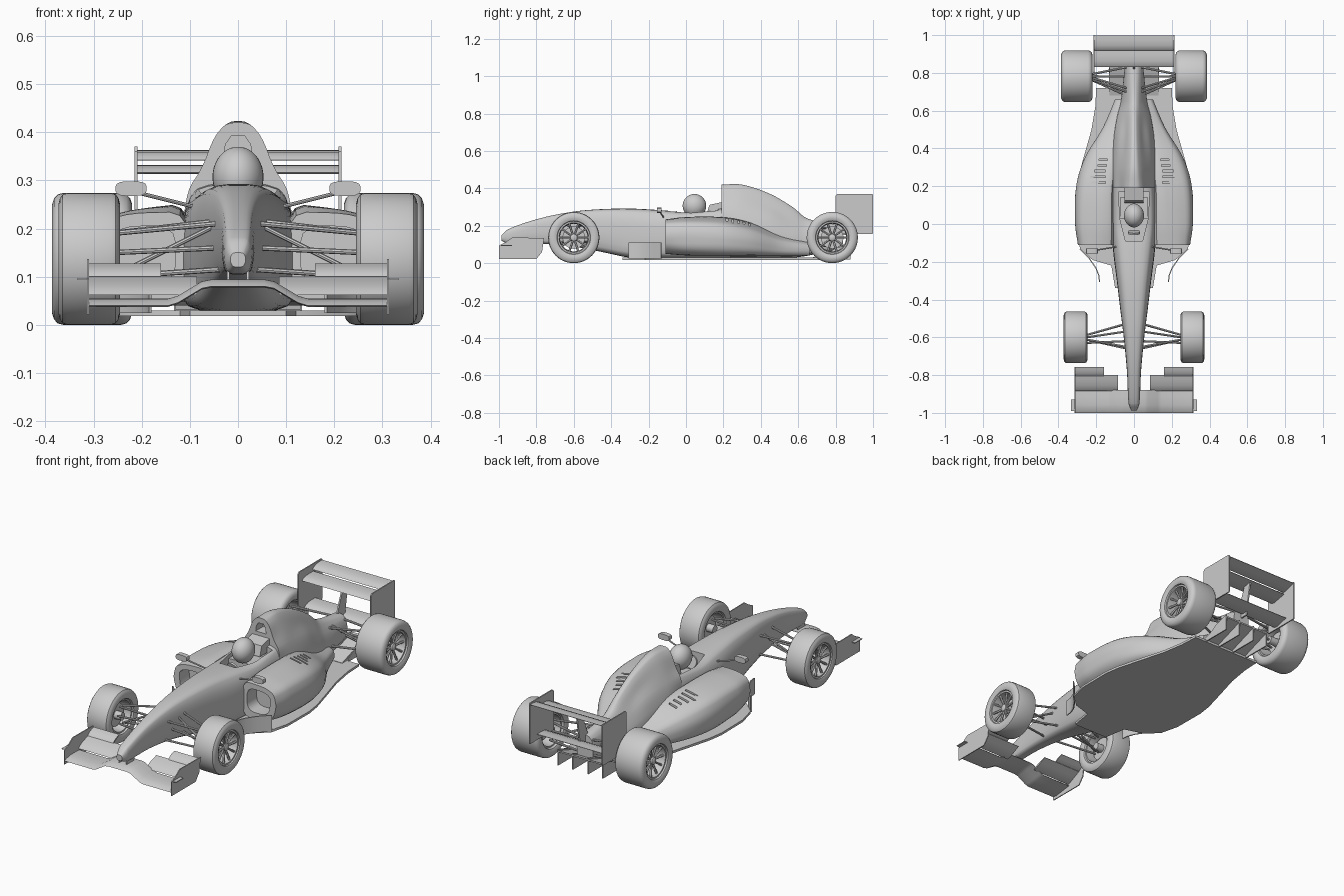
import bpy, bmesh, math
from mathutils import Vector

if "Cube" in bpy.data.objects:
    bpy.data.objects.remove(bpy.data.objects["Cube"])

grey = bpy.data.materials.new("plain grey")
grey.diffuse_color = (0.6, 0.6, 0.6, 1)
grey.use_nodes = True
grey.node_tree.nodes["Principled BSDF"].inputs["Base Color"].default_value = grey.diffuse_color


def finish(ob, angle=35):
    me = ob.data
    bm = bmesh.new()
    bm.from_mesh(me)
    bmesh.ops.recalc_face_normals(bm, faces=bm.faces)
    bm.to_mesh(me)
    bm.free()
    for p in me.polygons:
        p.use_smooth = True
    me.set_sharp_from_angle(angle=math.radians(angle))


def skin(name, rings, caps=True, loop=False):
    """Join equal rings of points into a surface."""
    n, m = len(rings[0]), len(rings)
    verts = [tuple(p) for r in rings for p in r]
    faces = [(i * n + j, i * n + (j + 1) % n, (i + 1) % m * n + (j + 1) % n, (i + 1) % m * n + j)
             for i in range(m if loop else m - 1) for j in range(n)]
    if caps and not loop:
        faces += [tuple(range(n)), tuple(range((m - 1) * n, m * n))]
    me = bpy.data.meshes.new(name)
    me.from_pydata(verts, [], faces)
    me.materials.append(grey)
    ob = bpy.data.objects.new(name, me)
    bpy.context.collection.objects.link(ob)
    finish(ob)
    return ob


def prism(name, pts, axis, lo, hi):
    put = {'x': lambda u, v, w: (w, u, v), 'y': lambda u, v, w: (u, w, v), 'z': lambda u, v, w: (u, v, w)}[axis]
    return skin(name, [[put(u, v, w) for u, v in pts] for w in (lo, hi)])


def box(name, x0, x1, y0, y1, z0, z1):
    return prism(name, [(x0, y0), (x1, y0), (x1, y1), (x0, y1)], 'z', z0, z1)


def bar(name, a, b, r=0.006, sides=8):
    a, b = Vector(a), Vector(b)
    q = (b - a).to_track_quat('Z', 'Y')
    ring = [q @ Vector((r * math.cos(t), r * math.sin(t), 0))
            for t in (2 * math.pi * k / sides for k in range(sides))]
    return skin(name, [[a + p for p in ring], [b + p for p in ring]])


def round_ring(pts, times=2):
    for _ in range(times):
        out = []
        for i, p in enumerate(pts):
            q = pts[(i + 1) % len(pts)]
            out += [p.lerp(q, 0.2), p.lerp(q, 0.8)]
        pts = out
    return pts


def loft(name, stations, mirror_profile=True, side=1, steps=5):
    """Stations are (y, [(x, z)...]), smoothed around and along the body."""
    rings = []
    for y, pr in stations:
        pts = [Vector((side * x, y, z)) for x, z in pr]
        if mirror_profile:
            pts += [Vector((-x, y, z)) for x, z in reversed(pr)]
        rings.append(round_ring(pts))
    out = []
    for i in range(len(rings) - 1):
        a, b, c, d = (rings[max(0, min(len(rings) - 1, i + k))] for k in (-1, 0, 1, 2))
        ya, yb, yc, yd = (r[0].y for r in (a, b, c, d))
        for s in range(steps):
            t = s / steps
            ring = []
            for pa, pb, pc, pd in zip(a, b, c, d):
                h = yc - yb
                m0, m1 = (pc - pa) * (h / (yc - ya)), (pd - pb) * (h / (yd - yb))
                ring.append(pb * (2*t**3 - 3*t*t + 1) + m0 * (t**3 - 2*t*t + t)
                            + pc * (3*t*t - 2*t**3) + m1 * (t**3 - t*t))
            out.append(ring)
    return skin(name, out + [rings[-1]])


def cut(ob, cutters):
    for c in cutters:
        c.hide_render = True
        m = ob.modifiers.new("cut", 'BOOLEAN')
        m.operation, m.object, m.solver = 'DIFFERENCE', c, 'EXACT'
    dg = bpy.context.evaluated_depsgraph_get()
    me = bpy.data.meshes.new_from_object(ob.evaluated_get(dg))
    ob.modifiers.clear()
    ob.data = me
    for c in cutters:
        bpy.data.objects.remove(c)
    finish(ob)


def foil(name, stations, y0, z0, y1, z1, t):
    """Wing element; stations are (x, height offset)."""
    prof = [(0, 0), (.1, .6), (.35, 1), (.7, .6), (1, .1), (1, -.1), (.6, -.3), (.2, -.5)]
    return skin(name, [[(x, y0 + u * (y1 - y0), z0 + dz + u * (z1 - z0) + v * t) for u, v in prof]
                       for x, dz in stations])


# Nose and driver tub: y, bottom, top, half widths at bottom, middle and top
tub = []
for y, zb, zt, wb, wm, wt in [(-.987, .12, .15, .01, .016, .01), (-.95, .106, .182, .022, .029, .02),
                              (-.78, .105, .24, .03, .038, .027), (-.6, .088, .276, .042, .055, .038),
                              (-.45, .06, .289, .058, .074, .05), (-.3, .03, .292, .082, .092, .062),
                              (-.14, .025, .284, .1, .112, .076), (0, .025, .274, .11, .12, .092),
                              (.12, .025, .285, .11, .12, .092), (.24, .025, .3, .11, .12, .08)]:
    h = zt - zb
    tub.append((y, [(wb, zb), (wm, zb + .35 * h), (wm * .96, zb + .75 * h), (wt, zt)]))
nose_and_tub = loft("nose_and_tub", tub)
cut(nose_and_tub, [prism("cockpit_cutter", [(-.045, -.09), (.045, -.09), (.075, .03), (.082, .17),
                                            (-.082, .17), (-.075, .03)], 'z', .16, .5)])

# Engine cover with air intake
cover = loft("engine_cover", [
    (.19, [(.11, .03), (.115, .2), (.105, .28), (.075, .325), (.05, .39), (.024, .42)]),
    (.3, [(.12, .03), (.12, .2), (.1, .27), (.07, .33), (.04, .39), (.018, .42)]),
    (.45, [(.11, .03), (.11, .17), (.085, .25), (.05, .3), (.03, .345), (.012, .37)]),
    (.57, [(.09, .03), (.09, .14), (.065, .2), (.045, .24), (.025, .28), (.01, .3)]),
    (.65, [(.07, .04), (.07, .12), (.055, .17), (.04, .2), (.025, .225), (.01, .238)]),
    (.84, [(.045, .08), (.048, .12), (.048, .15), (.04, .18), (.025, .195), (.01, .2)])])
cut(cover, [prism("intake_cutter", [(-.03, .345), (.03, .345), (.026, .375), (.014, .392),
                                    (-.014, .392), (-.026, .375)], 'y', .1, .25)])

# Driver and cockpit fittings
bpy.ops.mesh.primitive_uv_sphere_add(segments=32, ring_count=20, radius=1, location=(0, .045, .307))
helmet = bpy.context.object
helmet.name = "helmet"
helmet.scale = (.053, .063, .063)
helmet.data.materials.append(grey)
finish(helmet)
box("driver_shoulders", -.075, .075, .03, .14, .17, .25)
bar("steering_wheel", (0, -.05, .245), (0, -.04, .248), .032, 20)
prism("headrest", [(.11, .26), (.125, .312), (.21, .33), (.21, .26)], 'x', -.05, .05)

# Floor and diffuser
half = [(.1, -.34), (.12, -.22), (.22, -.19), (.285, -.13), (.31, -.03), (.312, .15), (.3, .23),
        (.27, .34), (.225, .5), (.205, .62), (.2, .72)]
prism("floor", half + [(-x, y) for x, y in reversed(half)], 'z', .018, .03)
prism("diffuser", [(.68, .018), (.88, .09), (.88, .098), (.68, .032)], 'x', -.13, .13)
for x in (-.13, -.045, .045, .13):
    prism("diffuser_fin", [(.7, .02), (.88, .02), (.88, .105), (.8, .08)], 'x', x - .003, x + .003)


def wheel(name, s, xc, y, hw):
    """Lathed tyre, spoked rim and hub; local x points outboard."""
    R, zc, n = .137, .137, 48

    def lathe(part, prof, loop):
        skin(part, [[(s * (xc + x), y + r * math.cos(a), zc + r * math.sin(a))
                     for a in (2 * math.pi * k / n for k in range(n))] for x, r in prof], True, loop)
    edge = [(.80, .086), (.93, .09), (1, .102), (1, .114), (.95, .126), (.86, .134), (.72, R)]
    lathe(name + "_tyre", [(hw * u, r) for u, r in edge] + [(-hw * u, r) for u, r in reversed(edge)], True)
    lathe(name + "_rim", [(hw * .84, .088), (hw * .84, .079), (hw * .1, .074), (-hw * .8, .079), (-hw * .8, .088)], True)
    lathe(name + "_brake_disc", [(0, .06), (-.02, .06)], False)
    lathe(name + "_hub", [(-hw * .9, .02), (hw * .5, .022), (hw * .7, .018), (hw * .76, .01)], False)
    for k in range(10):
        a = 2 * math.pi * k / 10
        d = Vector((0, math.cos(a), math.sin(a)))
        c = Vector((s * xc, y, zc))
        bar(name + "_spoke", c + d * .015 + Vector((s * hw * .55, 0, 0)),
            c + d * .081 + Vector((s * hw * .68, 0, 0)), .006, 6)


for s in (-1, 1):
    # Side pod with inlet and louvres
    pod = loft("side_pod", [
        (-.11, [(.1, .05), (.24, .05), (.285, .09), (.3, .15), (.285, .21), (.23, .232), (.1, .235)]),
        (0, [(.1, .042), (.26, .042), (.305, .08), (.314, .16), (.295, .218), (.22, .24), (.1, .25)]),
        (.2, [(.1, .04), (.27, .04), (.302, .08), (.308, .15), (.285, .21), (.2, .235), (.1, .25)]),
        (.35, [(.08, .04), (.23, .04), (.258, .07), (.262, .13), (.24, .177), (.16, .205), (.08, .22)]),
        (.51, [(.06, .04), (.15, .04), (.165, .06), (.165, .09), (.155, .12), (.11, .14), (.06, .15)]),
        (.66, [(.03, .04), (.09, .04), (.1, .06), (.1, .08), (.09, .1), (.06, .112), (.03, .12)])],
        False, s)
    inlet = [Vector((s * x, z)) for x, z in [(.13, .085), (.255, .085), (.27, .2), (.13, .21)]]
    cutters = [prism("inlet_cutter", round_ring(inlet), 'y', -.2, -.03)]
    for i, (x0, x1) in enumerate([(.15, .24), (.15, .23), (.15, .21), (.145, .19), (.14, .185)]):
        y = .22 + .03 * i
        cutters.append(box("louvre_cutter", s * x0, s * x1, y - .005, y + .005, .225 - .012 * i, .3))
    cut(pod, cutters)

    # Curved turning vane ahead of the side pod
    path = [(.18, -.305), (.184, -.27), (.2, -.23), (.235, -.18), (.285, -.13)]
    prism("turning_vane", [(s * x, y) for x, y in path] + [(s * (x + .005), y - .003) for x, y in reversed(path)],
          'z', .025, .11)

    # Mirror
    m = [Vector((s * .222 + u, .283 + v)) for u, v in [(-.032, -.015), (.032, -.015), (.032, .015), (-.032, .015)]]
    prism("mirror", round_ring(m), 'y', -.155, -.13)
    bar("mirror_stalk", (s * .09, -.12, .245), (s * .21, -.14, .275), .004)

    # Wheels
    wheel("front_wheel", s, .309, -.6, .064)
    wheel("rear_wheel", s, .303, .782, .083)

    # Suspension links
    for a, b in [((.05, -.53, .215), (.26, -.59, .19)), ((.045, -.65, .21), (.26, -.61, .19)),
                 ((.045, -.53, .115), (.26, -.59, .1)), ((.035, -.66, .115), (.26, -.61, .1)),
                 ((.05, -.57, .205), (.25, -.6, .105)), ((.04, -.62, .16), (.26, -.63, .15))]:
        bar("front_link", (s * a[0], *a[1:]), (s * b[0], *b[1:]), .0055)
    for a, b in [((.04, .7, .185), (.24, .77, .19)), ((.04, .83, .18), (.24, .79, .19)),
                 ((.04, .68, .1), (.24, .77, .09)), ((.04, .83, .1), (.24, .79, .09)),
                 ((.04, .72, .19), (.24, .78, .1)), ((.03, .78, .14), (.24, .782, .137))]:
        bar("rear_link", (s * a[0], *a[1:]), (s * b[0], *b[1:]), .006)

    # Front wing flaps, end plates and nose supports
    foil("front_lower_flap", [(s * .085, 0), (s * .31, 0)], -.885, .062, -.8, .1, .008)
    foil("front_upper_flap", [(s * .16, 0), (s * .31, 0)], -.808, .1, -.758, .127, .007)
    prism("front_end_plate", [(-1, .022), (-.8, .022), (-.77, .06), (-.758, .135), (-.93, .137), (-.96, .115), (-1, .095)],
          'x', s * .309, s * .314)
    box("end_plate_ledge", s * .312, s * .333, -.99, -.93, .093, .097)
    prism("wing_support", [(-.96, .09), (-.9, .09), (-.88, .13), (-.95, .13)], 'x', s * .018, s * .023)

    # Rear wing end plates
    prism("rear_end_plate", [(.8, .155), (.995, .155), (1, .16), (1, .365), (.995, .37), (.81, .37), (.8, .36)],
          'x', s * .209, s * .215)

# Front wing main plane with raised centre
foil("front_main_plane", [(-.31, 0), (-.145, 0), (-.125, .006), (-.075, .036), (-.055, .04), (.055, .04),
                          (.075, .036), (.125, .006), (.145, 0), (.31, 0)], -1, .04, -.878, .052, .01)

# Rear wing planes and support
foil("rear_front_plane", [(-.21, 0), (.21, 0)], .83, .316, .925, .33, .01)
foil("rear_upper_plane", [(-.21, 0), (.21, 0)], .918, .342, .998, .362, .01)
foil("rear_beam_wing", [(-.21, 0), (.21, 0)], .85, .168, .94, .185, .01)
prism("rear_wing_support", [(.8, .15), (.88, .15), (.91, .325), (.87, .325)], 'x', -.004, .004)
